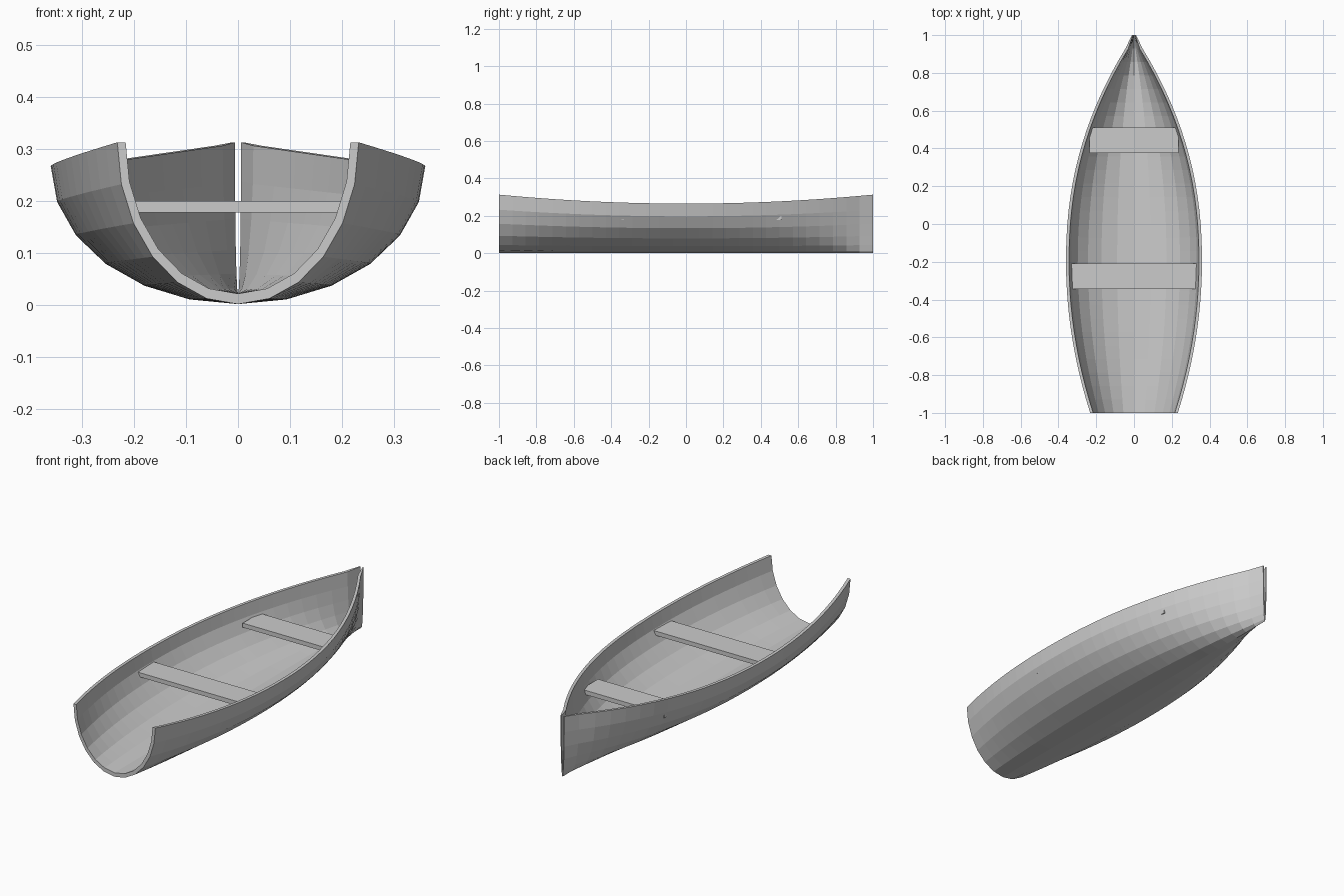
import bpy, bmesh, math

if "Cube" in bpy.data.objects:
    bpy.data.objects.remove(bpy.data.objects["Cube"])

grey = bpy.data.materials.new("boat grey")
grey.diffuse_color = (0.6, 0.6, 0.6, 1)
grey.use_nodes = True
grey.node_tree.nodes["Principled BSDF"].inputs["Base Color"].default_value = grey.diffuse_color

STATIONS = 28   # along the length
SIDES = 12      # facets around each cross-section
WALL = 0.016
FLOOR = 0.02


def half_width(y):
    if y < -0.2:
        return 0.36 - 0.2 * (y + 0.2) ** 2
    return 0.36 * (1 - ((y + 0.2) / 1.2) ** 2.2)


def section(y, width, bottom):
    # half ellipse from one rim, under the keel, to the other rim
    top = 0.265 + 0.048 * y * y
    pts = []
    for i in range(SIDES + 1):
        t = -math.pi / 2 + math.pi * i / SIDES
        pts.append((width * math.sin(t), y, top - (top - bottom) * math.cos(t)))
    return pts


def finish(name, bm):
    bmesh.ops.recalc_face_normals(bm, faces=bm.faces)
    mesh = bpy.data.meshes.new(name)
    bm.to_mesh(mesh)
    bm.free()
    mesh.materials.append(grey)
    obj = bpy.data.objects.new(name, mesh)
    bpy.context.collection.objects.link(obj)
    return obj


# Hull: closed rings of outer and inner skin, bridged from open stern to bow
bm = bmesh.new()
rings = []
for k in range(STATIONS + 1):
    y = -1 + 2 * k / STATIONS
    w = half_width(y)
    outer = section(y, max(w, 0.011), 0.002)
    inner = section(y, max(w - WALL, 0.006), 0.002 + FLOOR)
    rings.append([bm.verts.new(p) for p in outer + inner[::-1]])
n = len(rings[0])
for a, b in zip(rings, rings[1:]):
    for i in range(n):
        j = (i + 1) % n
        bm.faces.new((a[i], a[j], b[j], b[i]))
# End strips of the wall at stern and bow
for ring in (rings[0], rings[-1]):
    for i in range(SIDES):
        bm.faces.new((ring[i], ring[i + 1], ring[n - 2 - i], ring[n - 1 - i]))
finish("hull", bm)


# Bench seats
def bench(name, half, y0, y1):
    bm = bmesh.new()
    bmesh.ops.create_cube(bm, size=1)
    for v in bm.verts:
        v.co = (v.co.x * 2 * half, (y0 + y1) / 2 + v.co.y * (y1 - y0),
                0.189 + v.co.z * 0.022)
    finish(name, bm)


bench("stern_seat", 0.332, -0.345, -0.21)
bench("bow_seat", 0.236, 0.375, 0.51)
